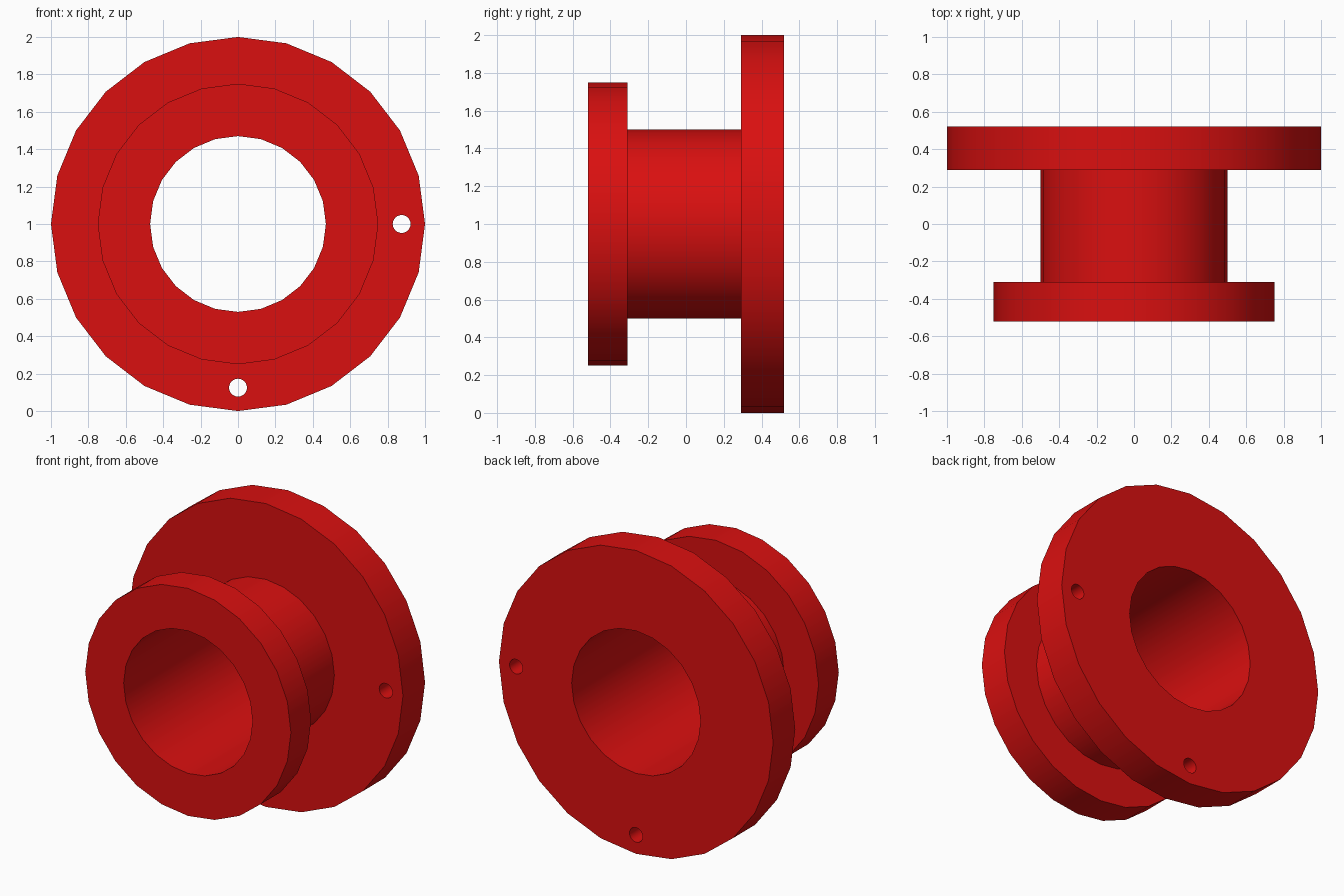
import bpy
import bmesh
import math
from mathutils import Matrix, Vector

cube = bpy.data.objects.get("Cube")
if cube:
    bpy.data.objects.remove(cube, do_unlink=True)

SIDES = 24
CENTRE_Z = 1.0

# Single red colour
red = bpy.data.materials.new("red")
red.use_nodes = True
colour = (0.70, 0.005, 0.005, 1.0)
red.diffuse_color = colour
red.node_tree.nodes["Principled BSDF"].inputs["Base Color"].default_value = colour


def make_object(name, bm):
    bmesh.ops.recalc_face_normals(bm, faces=bm.faces)
    mesh = bpy.data.meshes.new(name)
    bm.to_mesh(mesh)
    bm.free()
    mesh.materials.append(red)
    obj = bpy.data.objects.new(name, mesh)
    bpy.context.collection.objects.link(obj)
    return obj


def revolve(name, profile):
    """Turn a closed (radius, y) profile around the spool axis."""
    bm = bmesh.new()
    verts = [bm.verts.new((r, y, CENTRE_Z)) for r, y in profile]
    edges = [bm.edges.new((verts[i], verts[(i + 1) % len(verts)]))
             for i in range(len(verts))]
    bmesh.ops.spin(bm, geom=verts + edges, cent=(0, 0, CENTRE_Z), axis=(0, 1, 0),
                   angle=math.tau, steps=SIDES, use_duplicate=False)
    bmesh.ops.remove_doubles(bm, verts=bm.verts, dist=1e-4)
    return make_object(name, bm)


def hole_cutter(name, x, z, y, radius, depth):
    bm = bmesh.new()
    place = Matrix.Translation(Vector((x, y, z))) @ Matrix.Rotation(math.pi / 2, 4, 'X')
    bmesh.ops.create_cone(bm, cap_ends=True, segments=SIDES, radius1=radius,
                          radius2=radius, depth=depth, matrix=place)
    obj = make_object(name, bm)
    obj.hide_render = True
    return obj


# Spool: narrow front flange, hub, wide back flange, through bore
spool = revolve("flanged_spool", [
    (0.47, -0.52), (0.75, -0.52), (0.75, -0.31), (0.50, -0.31),
    (0.50, 0.29), (1.00, 0.29), (1.00, 0.52), (0.47, 0.52)])

# Two pin holes through the back flange
bpy.context.view_layer.objects.active = spool
for x, z in ((0.875, 1.0), (0.0, 0.125)):
    cutter = hole_cutter("pin_hole_cutter", x, z, 0.405, 0.048, 0.4)
    mod = spool.modifiers.new("pin_hole", 'BOOLEAN')
    mod.operation = 'DIFFERENCE'
    mod.solver = 'EXACT'
    mod.object = cutter
    bpy.ops.object.modifier_apply(modifier=mod.name)
    bpy.data.objects.remove(cutter, do_unlink=True)

# Smooth round walls, crisp rims
bpy.ops.object.select_all(action='DESELECT')
spool.select_set(True)
bpy.ops.object.shade_smooth_by_angle(angle=math.radians(35))
